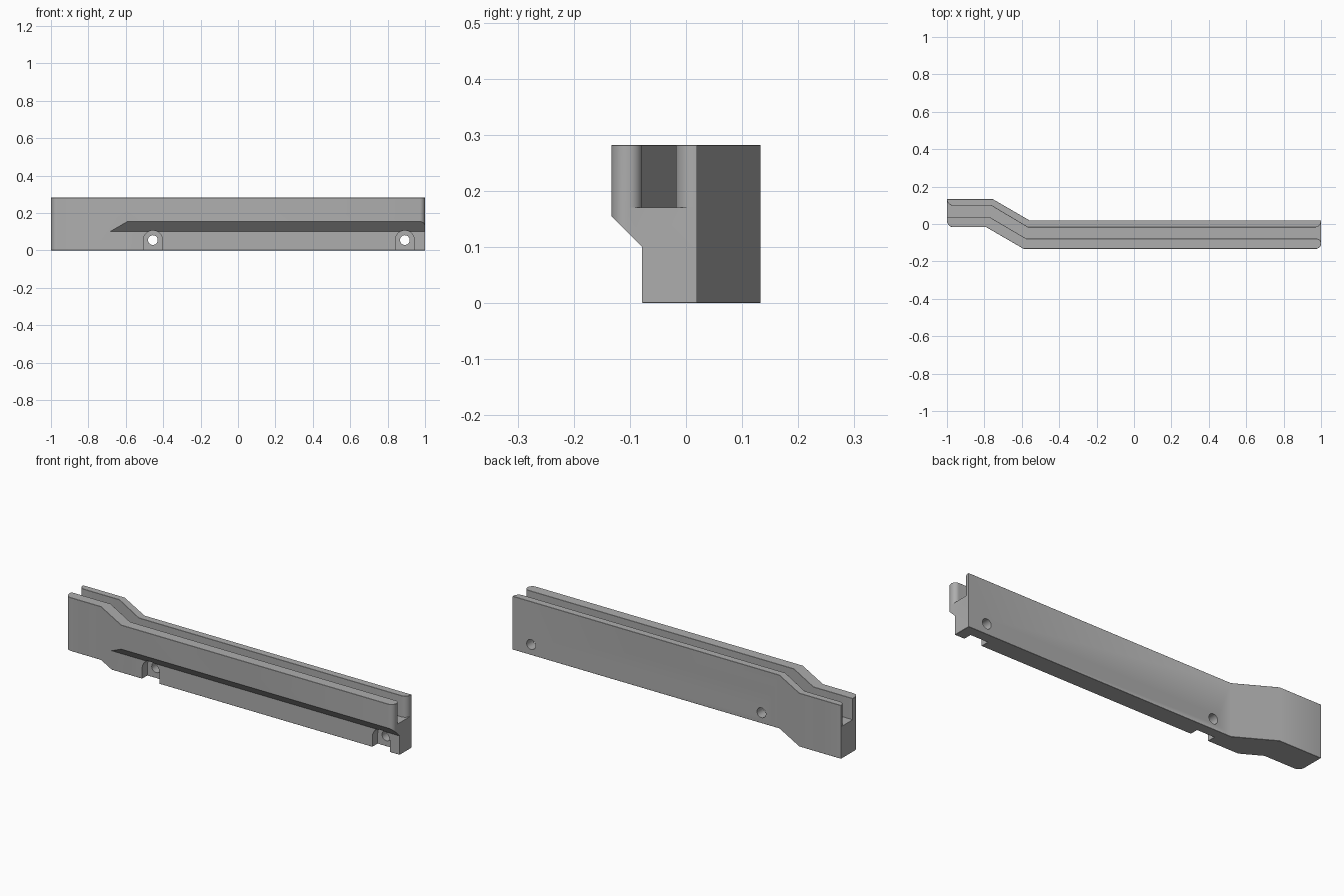
import bpy, bmesh, math
from mathutils import Vector

cube = bpy.data.objects.get("Cube")
if cube:
    bpy.data.objects.remove(cube, do_unlink=True)

TOP = 0.282
FRONT, BACK = -0.133, 0.133


def arc(cx, cy, r, start, end, n=8):
    angles = [math.radians(start + (end - start) * i / n) for i in range(n + 1)]
    return [(cx + r * math.cos(a), cy + r * math.sin(a)) for a in angles]


def prism(name, pts, lo, hi, axis):
    """Extrude a 2D outline along the given axis (0, 1 or 2)."""
    def place(p, d):
        co = list(p)
        co.insert(axis, d)
        return Vector(co)
    bm = bmesh.new()
    face = bm.faces.new([bm.verts.new(place(p, lo)) for p in pts])
    new = bmesh.ops.extrude_face_region(bm, geom=[face])["geom"]
    shift = place((0, 0), hi - lo)
    bmesh.ops.translate(bm, vec=shift, verts=[v for v in new if isinstance(v, bmesh.types.BMVert)])
    bmesh.ops.recalc_face_normals(bm, faces=bm.faces)
    mesh = bpy.data.meshes.new(name)
    bm.to_mesh(mesh)
    bm.free()
    obj = bpy.data.objects.new(name, mesh)
    bpy.context.collection.objects.link(obj)
    return obj


# Cranked rail body, with rounded front corners
outline = [(-1, BACK)]
outline += arc(-0.965, 0.018, 0.035, 180, 270)
outline += [(-0.79, -0.017), (-0.59, FRONT)]
outline += arc(0.972, FRONT + 0.028, 0.028, -90, 0)
outline += [(1, 0.02), (-0.56, 0.02), (-0.755, BACK)]
rail = prism("rail_body", outline, 0, TOP, 2)

# Open channel along the top; its mouths round the wall ends
slot = [(-1.1, 0.036), (-0.77, 0.036), (-0.576, -0.078)]
slot += arc(0.976, -0.102, 0.024, 90, 0)
slot += [(1.1, -0.102), (1.1, 0.014)]
slot += arc(0.968, 0.014, 0.032, 0, -90)
slot += [(-0.568, -0.018), (-0.763, 0.098)]
slot += arc(-0.966, 0.132, 0.034, -90, -180)
slot += [(-1.1, 0.132)]
cutters = [prism("channel_cutter", slot, 0.17, 0.5, 2)]

# Sloped undercut below the front wall
undercut = [(-0.3, -0.1), (-0.078, -0.1), (-0.078, 0.1), (FRONT, 0.155), (-0.3, 0.322)]
cutters.append(prism("undercut_cutter", undercut, -1.2, 1.2, 0))

# Arched screw recesses and through holes
for x in (-0.455, 0.892):
    z, r = 0.055, 0.051
    arch = [(x - r, -0.1), (x + r, -0.1)] + arc(x, z, r, 0, 180, 20)
    cutters.append(prism("recess_cutter", arch, -0.3, -0.034, 1))
    cutters.append(prism("hole_cutter", arc(x, z, 0.026, 0, 345, 23), -0.2, 0.2, 1))

for c in cutters:
    c.hide_render = True
    mod = rail.modifiers.new(c.name, "BOOLEAN")
    mod.operation, mod.solver, mod.object = "DIFFERENCE", "EXACT", c
bpy.context.view_layer.update()
graph = bpy.context.evaluated_depsgraph_get()
mesh = bpy.data.meshes.new_from_object(rail.evaluated_get(graph))
rail.modifiers.clear()
rail.data = mesh
for c in cutters:
    bpy.data.objects.remove(c, do_unlink=True)

# Small chamfer around the top and bottom rims
bm = bmesh.new()
bm.from_mesh(mesh)
bmesh.ops.remove_doubles(bm, verts=bm.verts, dist=0.0002)
rims = [e for e in bm.edges if len(e.link_faces) == 2 and e.calc_face_angle(0) > 0.5
        and any(all(abs(v.co.z - h) < 0.0005 for v in e.verts) for h in (0, TOP))]
bmesh.ops.bevel(bm, geom=rims, offset=0.005, offset_type="OFFSET", segments=1,
                profile=0.5, affect="EDGES", clamp_overlap=True)
bm.to_mesh(mesh)
bm.free()

# Plain grey finish
grey = bpy.data.materials.new("plain_grey")
grey.use_nodes = True
color = (0.42, 0.42, 0.42, 1)
grey.diffuse_color = color
grey.node_tree.nodes["Principled BSDF"].inputs["Base Color"].default_value = color
mesh.materials.clear()
mesh.materials.append(grey)
for p in mesh.polygons:
    p.material_index = 0

bpy.ops.object.select_all(action="DESELECT")
rail.select_set(True)
bpy.context.view_layer.objects.active = rail
bpy.ops.object.shade_smooth_by_angle(angle=math.radians(33))
